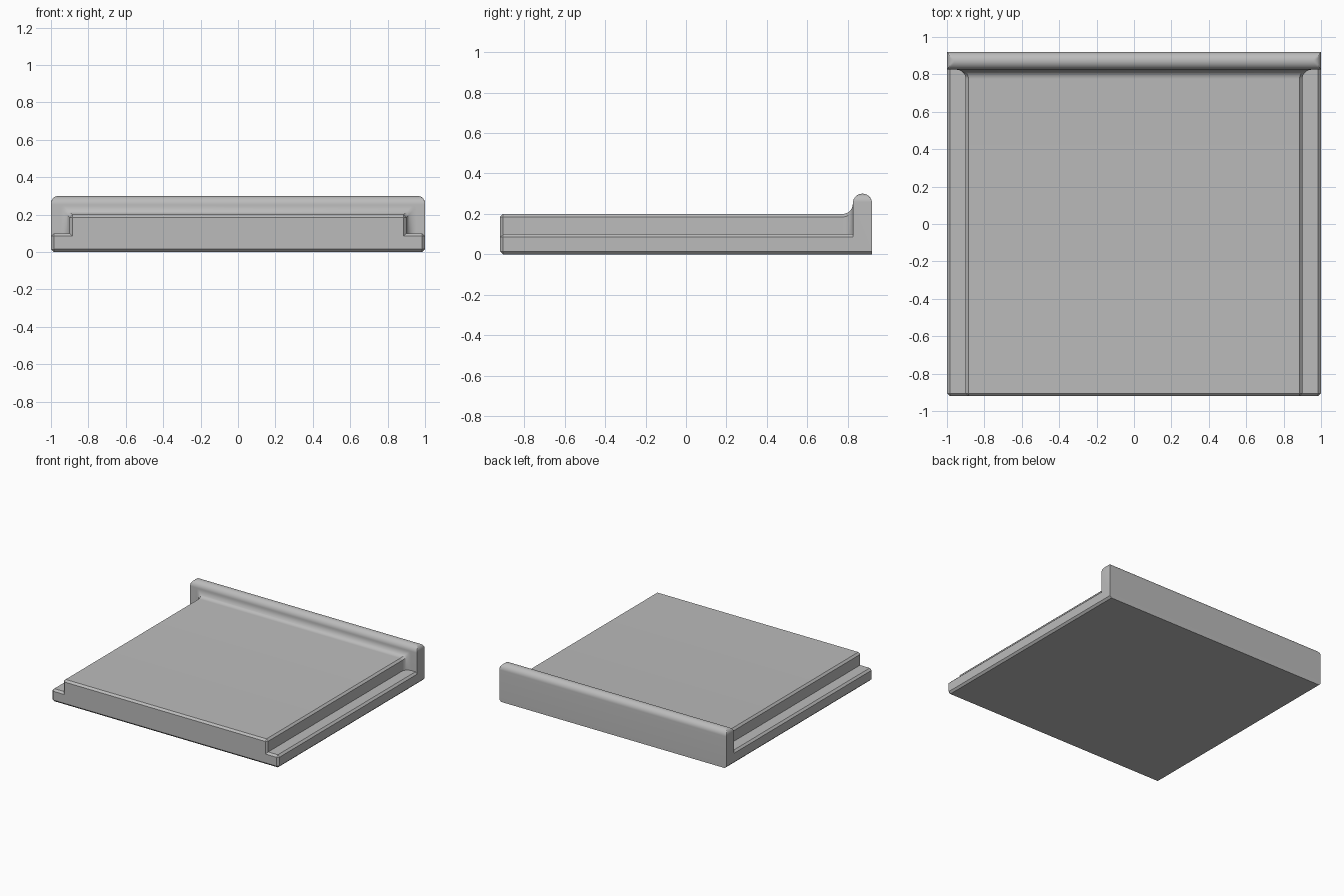
import bpy, bmesh, math

if "Cube" in bpy.data.objects:
    bpy.data.objects.remove(bpy.data.objects["Cube"])

BACK, FACE, C = 0.92, 0.825, 0.015   # back plane, rail face, chamfer
FILLET, ROUND = 0.05, 0.04           # rail fillet, rail end rounding
STEPS = 10

grey = bpy.data.materials.new("light grey")
grey.use_nodes = True
grey.diffuse_color = (0.5, 0.5, 0.5, 1)
grey.node_tree.nodes["Principled BSDF"].inputs["Base Color"].default_value = (0.5, 0.5, 0.5, 1)


def loft(name, rings):
    """Skin a list of closed rings, cap both ends and shade by angle."""
    bm = bmesh.new()
    loops = [[bm.verts.new(p) for p in ring] for ring in rings]
    n = len(loops[0])
    for a, b in zip(loops, loops[1:]):
        for i in range(n):
            j = (i + 1) % n
            bm.faces.new((a[i], a[j], b[j], b[i]))
    bm.faces.new(loops[0])
    bm.faces.new(loops[-1])
    bmesh.ops.remove_doubles(bm, verts=bm.verts, dist=0.0001)
    bmesh.ops.recalc_face_normals(bm, faces=bm.faces)
    mesh = bpy.data.meshes.new(name)
    bm.to_mesh(mesh)
    bm.free()
    mesh.materials.append(grey)
    obj = bpy.data.objects.new(name, mesh)
    bpy.context.collection.objects.link(obj)
    bpy.ops.object.select_all(action="DESELECT")
    obj.select_set(True)
    bpy.context.view_layer.objects.active = obj
    bpy.ops.object.shade_smooth_by_angle(angle=math.radians(30))


def section(y, half):
    """Mirror a half section into a closed ring at depth y."""
    return [(x, y, z) for x, z in half] + [(-x, y, z) for x, z in reversed(half)]


def stepped(d):
    """Stepped half section, its raised part grown by d."""
    return [(1 - C, 0), (1, C), (1, 0.1 - C), (1 - C, 0.1),
            (0.9 + d, 0.1), (0.9 + d, 0.2 - C + d), (0.9 - C + d, 0.2 + d)]


# Stepped slab: chamfered front, flaring into the rail with a fillet
low, high = (1 - C, C), (1 - C, 0.1 - C)
top = (0.9 - C, 0.2 - C)
front = [low, low, high, high, (0.9 - C, 0.1 - C), top, top]
rings = [section(-BACK, front), section(-BACK + C, stepped(0))]
for i in range(STEPS + 1):
    t = math.pi / 2 * i / STEPS
    rings.append(section(FACE - FILLET + FILLET * math.sin(t),
                         stepped(FILLET * (1 - math.cos(t)))))
loft("stepped_slab", rings)

# Back rail: rounded top, rounded upper ends, chamfered lower ends
radius = (BACK - FACE) / 2
profile = [(FACE, 0)]
for i in range(2 * STEPS + 1):
    t = math.pi * i / (2 * STEPS)
    profile.append((FACE + radius - radius * math.cos(t),
                    0.3 - radius + radius * math.sin(t)))
profile.append((BACK, 0))

stations = sorted([1 - ROUND + ROUND * math.sin(math.pi / 2 * i / STEPS)
                   for i in range(STEPS + 1)] + [1 - C])
rings = []
for x in [-s for s in reversed(stations)] + stations:
    over = max(0, abs(x) - 1 + ROUND)
    ceiling = 0.3 - ROUND + math.sqrt(max(0, ROUND ** 2 - over ** 2))
    floor = max(0, abs(x) - 1 + C)
    rings.append([(x, y, max(floor, min(z, ceiling))) for y, z in profile])
loft("back_rail", rings)
